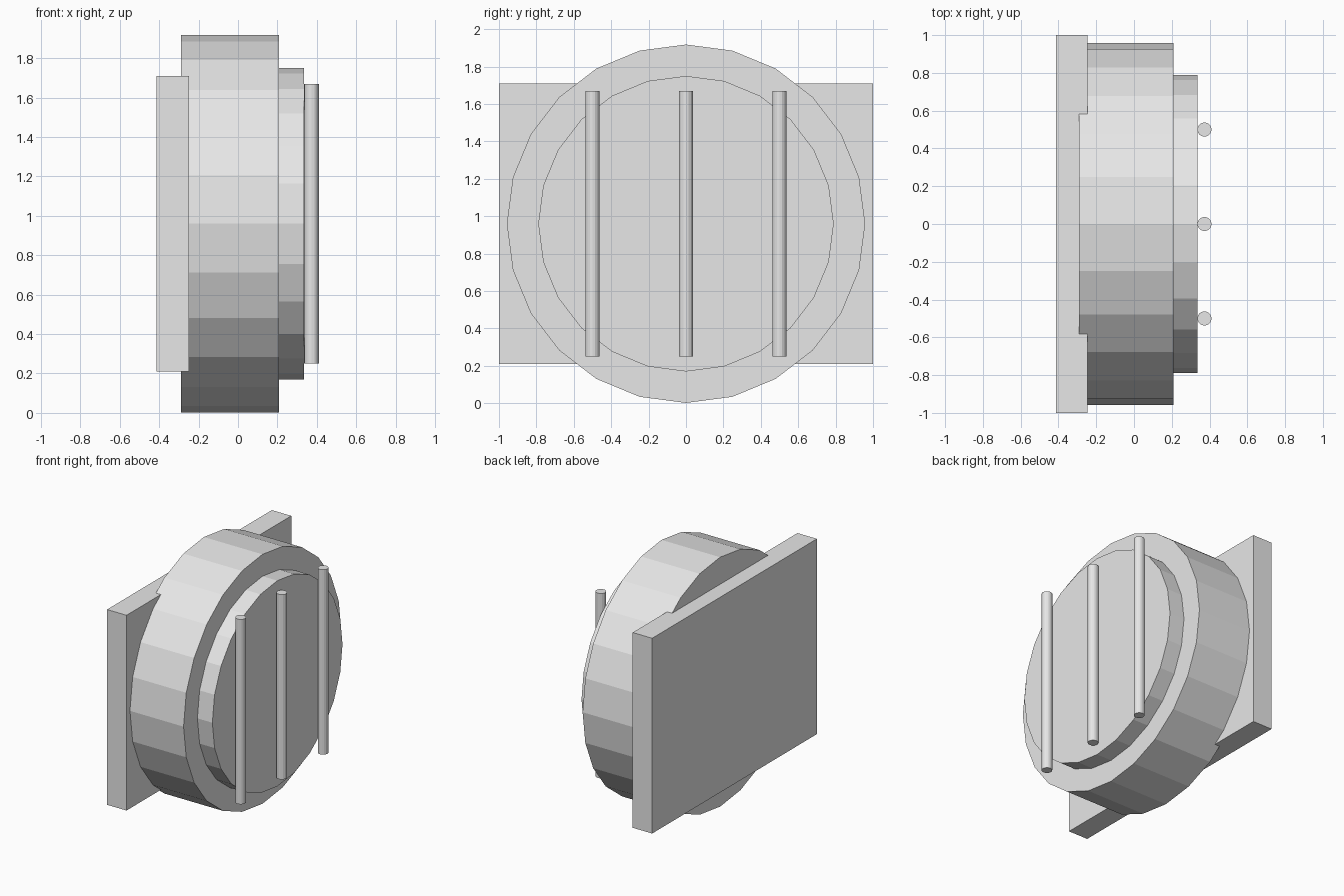
import bpy
import math

if "Cube" in bpy.data.objects:
    bpy.data.objects.remove(bpy.data.objects["Cube"])

grey = bpy.data.materials.new("light_grey")
grey.diffuse_color = (0.8, 0.8, 0.8, 1)
grey.use_nodes = True
grey.node_tree.nodes["Principled BSDF"].inputs["Base Color"].default_value = grey.diffuse_color

CENTRE_Z = 0.96


def finish(name):
    ob = bpy.context.object
    ob.name = name
    ob.data.materials.append(grey)
    bpy.ops.object.transform_apply(location=False, rotation=True, scale=True)
    return ob


def disc(name, x0, x1, radius):
    """Low-poly cylinder lying along x."""
    bpy.ops.mesh.primitive_cylinder_add(
        vertices=24, radius=radius, depth=x1 - x0,
        location=((x0 + x1) / 2, 0, CENTRE_Z), rotation=(0, math.pi / 2, 0))
    return finish(name)


# Rectangular plate at the back
bpy.ops.mesh.primitive_cube_add(size=1, location=(-0.33, 0, CENTRE_Z))
bpy.context.object.scale = (0.165, 2.0, 1.5)
finish("back_plate")

# Main drum and the smaller raised disc on its face
disc("drum", -0.29, 0.208, 0.958)
disc("face_disc", 0.208, 0.335, 0.79)

# Three upright bars across the face
for i, y in enumerate((-0.5, 0.0, 0.5)):
    bpy.ops.mesh.primitive_cylinder_add(
        vertices=16, radius=0.0375, depth=1.42, location=(0.373, y, CENTRE_Z))
    finish(f"bar_{i + 1}")
